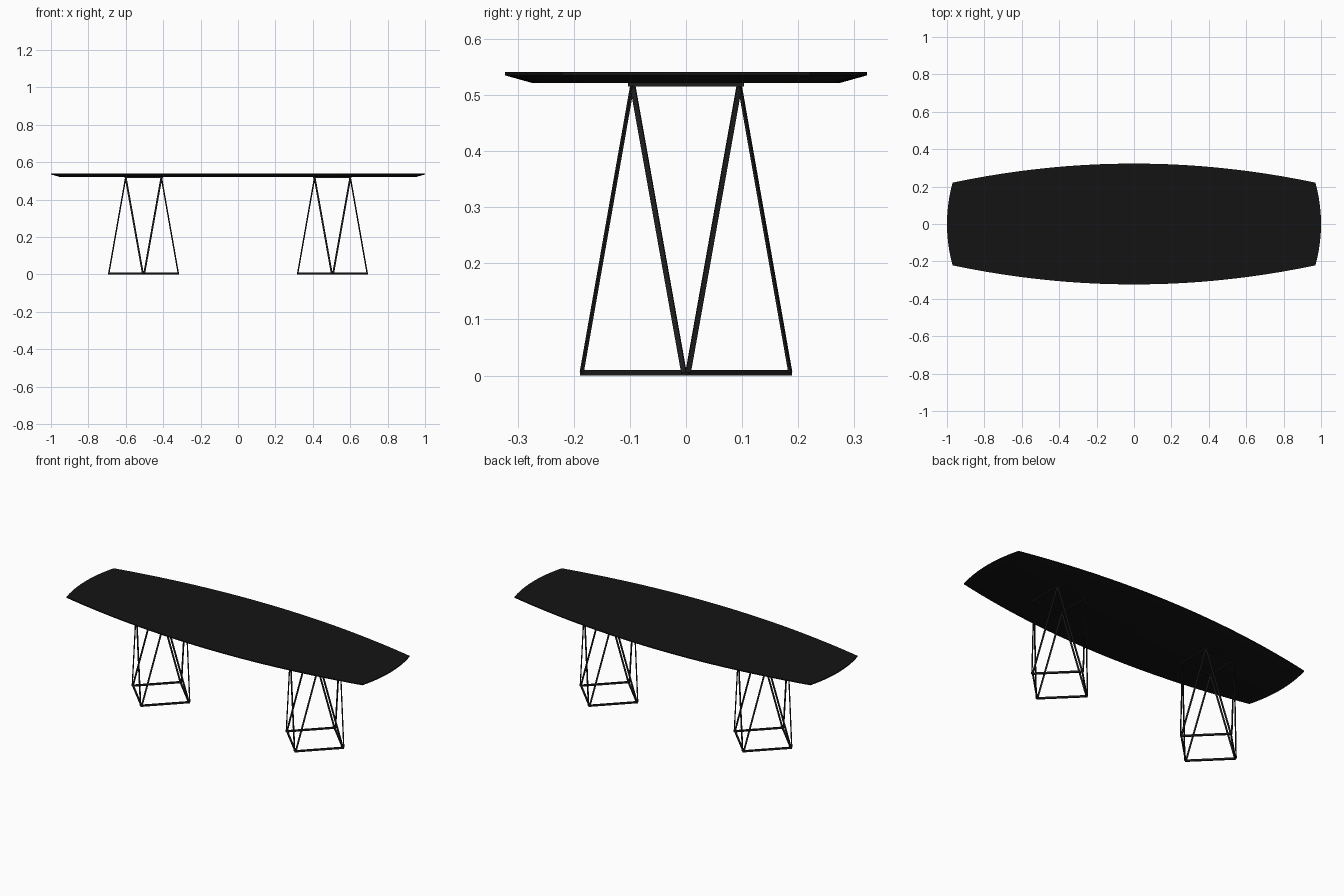
import bpy, bmesh, math
from mathutils import Vector

if "Cube" in bpy.data.objects:
    bpy.data.objects.remove(bpy.data.objects["Cube"])


def material(name, v):
    m = bpy.data.materials.new(name)
    m.diffuse_color = (v, v, v, 1)
    m.use_nodes = True
    m.node_tree.nodes["Principled BSDF"].inputs["Base Color"].default_value = m.diffuse_color
    return m


TOP_MAT = material("black_top", 0.007)
LEG_MAT = material("black_metal", 0.012)


def finish(bm, name, mat):
    bmesh.ops.recalc_face_normals(bm, faces=bm.faces)
    me = bpy.data.meshes.new(name)
    bm.to_mesh(me)
    bm.free()
    me.materials.append(mat)
    ob = bpy.data.objects.new(name, me)
    bpy.context.collection.objects.link(ob)
    return ob


def bridge(bm, a, b):
    for i in range(len(a)):
        j = (i + 1) % len(a)
        bm.faces.new((a[i], a[j], b[j], b[i]))


def boat_outline(cx, cy, ex, ey, n_long=32, n_end=12):
    """Four bulging sides through the corners (cx, cy), reaching ex and ey."""
    pts = []
    for s in (1, -1):
        for i in range(n_end):
            t = -1 + 2 * i / n_end
            pts.append((s * (ex - (ex - cx) * t * t), s * cy * t))
        for i in range(n_long):
            t = 1 - 2 * i / n_long
            pts.append((s * cx * t, s * (ey - (ey - cy) * t * t)))
    return pts


# Boat-shaped table top with an undercut edge
bm = bmesh.new()
full = boat_outline(0.97, 0.221, 1.0, 0.323)
inner = boat_outline(0.922, 0.177, 0.95, 0.273)
loops = [[bm.verts.new((x, y, z)) for x, y in o]
         for o, z in ((inner, 0.521), (full, 0.535), (full, 0.541))]
bridge(bm, loops[0], loops[1])
bridge(bm, loops[1], loops[2])
bm.faces.new(loops[0])
bm.faces.new(loops[2])
top = finish(bm, "table_top", TOP_MAT)
bpy.context.view_layer.objects.active = top
top.select_set(True)
bpy.ops.object.shade_smooth_by_angle(angle=math.radians(20))
top.select_set(False)


def square_ring(bm, cx, r_out, r_in, z0, z1, turn):
    loops = []
    for r, z in ((r_out, z0), (r_out, z1), (r_in, z1), (r_in, z0)):
        loops.append([bm.verts.new((cx + r * math.cos(turn + k * math.pi / 2),
                                    r * math.sin(turn + k * math.pi / 2), z))
                      for k in range(4)])
    for k in range(4):
        bridge(bm, loops[k], loops[(k + 1) % 4])


def flat_bar(bm, cx, p, q, w, t):
    """Bar from p to q, its flat side facing away from the pedestal axis."""
    d = (q - p).normalized()
    mid = (p + q) / 2
    side = d.cross(Vector((mid.x, mid.y, 0))).normalized()
    out = side.cross(d).normalized()
    ends = []
    for c in (p, q):
        ends.append([bm.verts.new(c + Vector((cx, 0, 0)) + side * a * w / 2 + out * b * t / 2)
                     for a, b in ((1, 1), (-1, 1), (-1, -1), (1, -1))])
    bridge(bm, ends[0], ends[1])
    bm.faces.new(ends[0])
    bm.faces.new(ends[1])


for side_name, cx in (("left", -0.505), ("right", 0.505)):
    # Diamond foot frame
    bm = bmesh.new()
    square_ring(bm, cx, 0.189, 0.177, 0.0, 0.010, 0)
    finish(bm, side_name + "_foot_frame", LEG_MAT)

    # Square frame under the top
    bm = bmesh.new()
    square_ring(bm, cx, 0.103 * math.sqrt(2), 0.091 * math.sqrt(2), 0.515, 0.522, math.pi / 4)
    finish(bm, side_name + "_top_frame", LEG_MAT)

    # Eight slanted legs zigzagging between the two frames
    bm = bmesh.new()
    for k in range(4):
        a = k * math.pi / 2
        for s in (-1, 1):
            b = a + s * math.pi / 4
            foot = Vector((0.186 * math.cos(a + s * 0.02), 0.186 * math.sin(a + s * 0.02), 0.005))
            head = Vector((0.135 * math.cos(b), 0.135 * math.sin(b), 0.519))
            flat_bar(bm, cx, foot, head, 0.009, 0.0045)
    finish(bm, side_name + "_legs", LEG_MAT)
